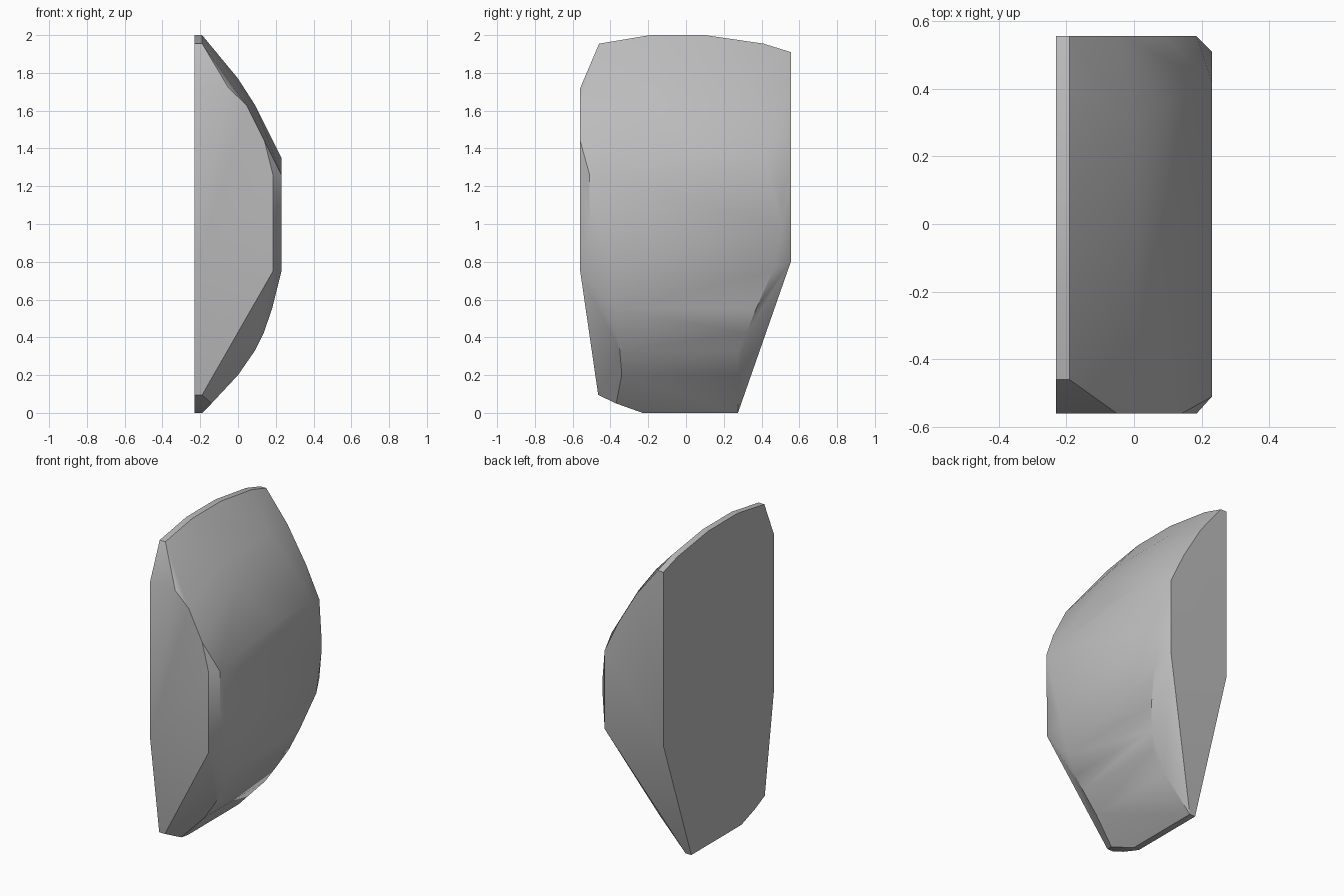
import bpy
import bmesh
import math

cube = bpy.data.objects.get("Cube")
if cube:
    bpy.data.objects.remove(cube, do_unlink=True)

stone = bpy.data.materials.new("stone_grey")
stone.use_nodes = True
colour = (0.5, 0.5, 0.5, 1)
stone.diffuse_color = colour
stone.node_tree.nodes["Principled BSDF"].inputs["Base Color"].default_value = colour

# Flat back outline as (y, z), repeated to make the thin rim
outline = [(-.56, 1.72), (-.46, 1.955), (-.19, 2), (.1, 2), (.41, 1.955), (.555, 1.91),
           (.555, .8), (.275, 0), (-.23, 0), (-.37, .05), (-.465, .095), (-.56, .75)]
points = [(-.23, y, z) for y, z in outline]
points += [(-.19, y, z) for y, z in outline if not .05 < z < 1.9 or y < -.4 and z < .2 or z > 1.9]

# Front and back edge profiles as (x, z)
for y, profile in ((-.56, [(-.05, 1.72), (.045, 1.63), (.14, 1.44), (.185, 1.26), (.185, .75)]),
                   (.555, [(-.04, 1.72), (.09, 1.5), (.185, 1.3), (.185, .8)])):
    points += [(x, y, z) for x, z in profile]

# Crown bands across the bulging side as (x, z, first y, last y)
bands = [(0, 1.77, -.2, .3), (.09, 1.63, -.15, .35), (.23, 1.35, .1, .42),
         (.23, 1.26, -.51, -.51), (.23, 1.11, .51, .51), (.23, .98, -.51, .51),
         (.23, .75, -.38, .46), (.18, .55, -.38, .37), (.135, .42, -.37, .32),
         (.09, .33, -.35, .275), (0, .2, -.34, .275), (-.14, .05, -.37, -.37)]
for x, z, first, last in bands:
    points += [(x, first, z), (x, last, z)]

# Wrap the profiles in one faceted stone
bm = bmesh.new()
for p in points:
    bm.verts.new(p)
bmesh.ops.remove_doubles(bm, verts=bm.verts, dist=.001)
hull = bmesh.ops.convex_hull(bm, input=bm.verts)
loose = {g for g in hull["geom_interior"] + hull["geom_unused"] if isinstance(g, bmesh.types.BMVert)}
bmesh.ops.delete(bm, geom=list(loose), context="VERTS")
bmesh.ops.dissolve_limit(bm, angle_limit=math.radians(1), verts=bm.verts, edges=bm.edges)
bmesh.ops.recalc_face_normals(bm, faces=bm.faces)
mesh = bpy.data.meshes.new("stone_slab")
bm.to_mesh(mesh)
bm.free()
mesh.materials.append(stone)

slab = bpy.data.objects.new("stone_slab", mesh)
bpy.context.collection.objects.link(slab)
bpy.context.view_layer.objects.active = slab
slab.select_set(True)
bpy.ops.object.shade_smooth_by_angle(angle=math.radians(30))
